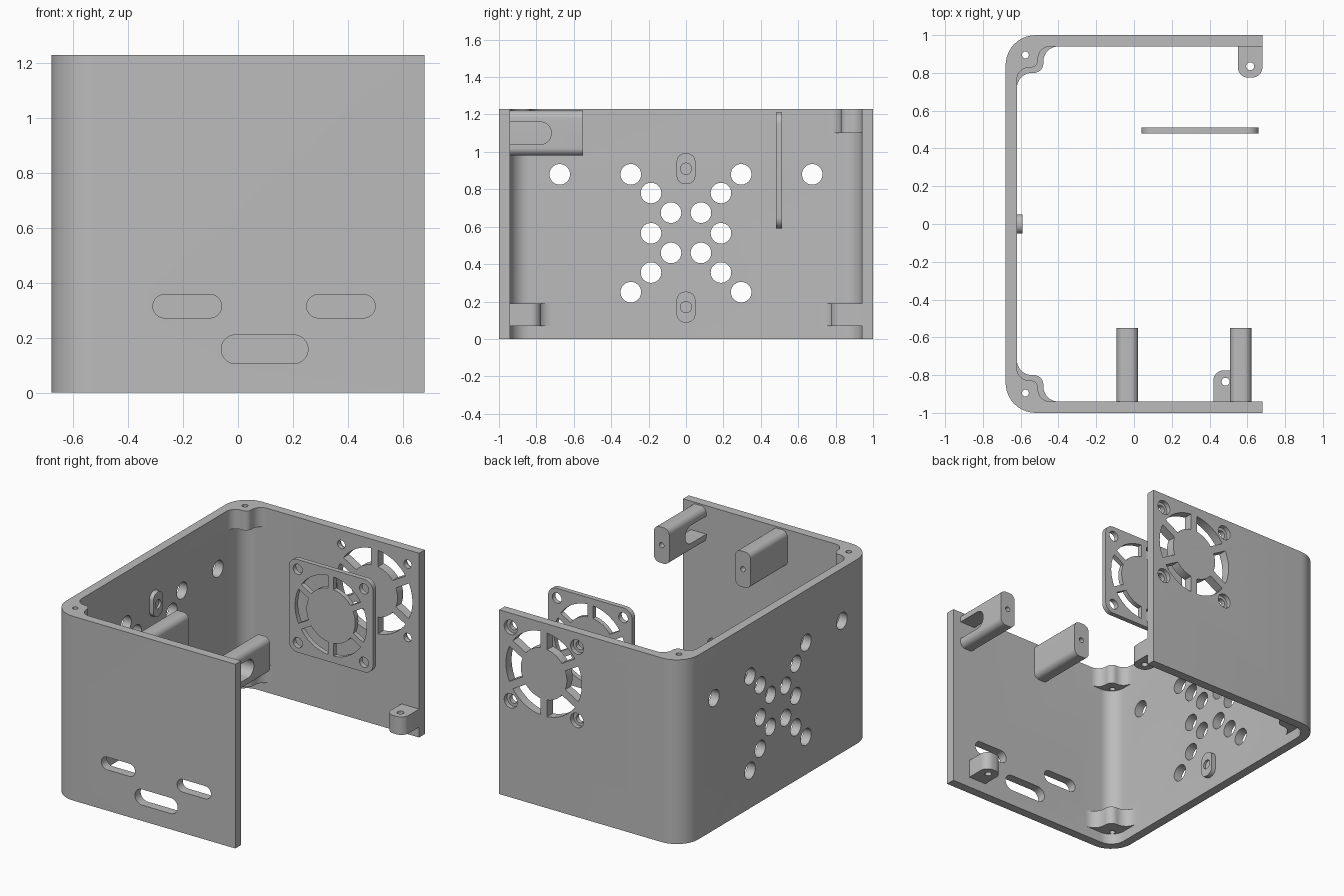
import bpy, bmesh
from math import sin, cos, pi, radians, asin

if "Cube" in bpy.data.objects:
    bpy.data.objects.remove(bpy.data.objects["Cube"], do_unlink=True)

grey = bpy.data.materials.new("plain grey")
grey.use_nodes = True
grey.diffuse_color = (0.5, 0.5, 0.5, 1)
grey.node_tree.nodes["Principled BSDF"].inputs["Base Color"].default_value = (0.5, 0.5, 0.5, 1)

HX, HY, H, T = 0.68, 1.0, 1.23, 0.06   # half width, half depth, height, wall
R = 0.16                               # outer corner radius
IX, IY = HX - T, HY - T                # inner wall faces


# ---- 2D profiles ----
def arc(cx, cy, r, a0, a1, n=10):
    angles = [radians(a0 + (a1 - a0) * i / n) for i in range(n + 1)]
    return [(cx + r * cos(a), cy + r * sin(a)) for a in angles]


def circle(cx, cy, r):
    return arc(cx, cy, r, 0, 350, 35)


def rounded(cx, cy, w, h, r):
    pts = []
    for k, (sx, sy) in enumerate([(1, 1), (-1, 1), (-1, -1), (1, -1)]):
        pts += arc(cx + sx * (w / 2 - r), cy + sy * (h / 2 - r), r, 90 * k, 90 * k + 90)
    return pts


def fan_sector(cx, cz, r0, r1, spoke, k):
    """Ring segment between two parallel-sided spokes."""
    mid = 60 * k
    d0, d1 = (30 - asin(spoke / 2 / r) * 180 / pi for r in (r0, r1))
    return (arc(cx, cz, r1, mid - d1, mid + d1) +
            arc(cx, cz, r0, mid + d0, mid - d0))


# ---- solids ----
def prism(name, pts, axis, lo, hi):
    clean = []
    for p in pts:
        if not clean or max(abs(p[0] - clean[-1][0]), abs(p[1] - clean[-1][1])) > 1e-5:
            clean.append(p)
    if max(abs(clean[0][0] - clean[-1][0]), abs(clean[0][1] - clean[-1][1])) < 1e-5:
        clean.pop()
    place = {"x": lambda a, b, t: (t, a, b),
             "y": lambda a, b, t: (a, t, b),
             "z": lambda a, b, t: (a, b, t)}[axis]
    bm = bmesh.new()
    low = [bm.verts.new(place(a, b, lo)) for a, b in clean]
    high = [bm.verts.new(place(a, b, hi)) for a, b in clean]
    bm.faces.new(low)
    bm.faces.new(high)
    for i in range(len(low)):
        j = (i + 1) % len(low)
        bm.faces.new((low[i], low[j], high[j], high[i]))
    bmesh.ops.recalc_face_normals(bm, faces=bm.faces)
    mesh = bpy.data.meshes.new(name)
    bm.to_mesh(mesh)
    bm.free()
    mesh.materials.append(grey)
    obj = bpy.data.objects.new(name, mesh)
    bpy.context.collection.objects.link(obj)
    return obj


parts = []


def part(name, pts, axis, lo, hi, cuts=()):
    """Solid prism with a list of (profile, axis, lo, hi) cut out of it."""
    obj = prism(name, pts, axis, lo, hi)
    cutters = [prism("cutter", *c) for c in cuts]
    for c in cutters:
        c.hide_render = True
        m = obj.modifiers.new("cut", "BOOLEAN")
        m.operation, m.solver, m.object = "DIFFERENCE", "EXACT", c
    if cutters:
        graph = bpy.context.evaluated_depsgraph_get()
        mesh = bpy.data.meshes.new_from_object(obj.evaluated_get(graph))
        obj.modifiers.clear()
        obj.data = mesh
        for c in cutters:
            bpy.data.objects.remove(c, do_unlink=True)
    parts.append(obj)
    return obj


# ---- case shell: three walls with two rounded corners ----
ccx, ccy = -HX + R, HY - R
shell = ([(HX, -HY), (HX, -IY)] + arc(ccx, -ccy, R - T, 270, 180) +
         arc(ccx, ccy, R - T, 180, 90) + [(HX, IY), (HX, HY)] +
         arc(ccx, ccy, R, 90, 180) + arc(ccx, -ccy, R, 180, 270))

cuts = []
# side wall vents: a cross of holes with one outlier at each end
vents = [(s * 0.675, 0.88) for s in (-1, 1)]
for s in (-1, 1):
    vents += [(s * y, z) for y, z in ((0.295, 0.88), (0.187, 0.78), (0.08, 0.675), (0.187, 0.565),
                                      (0.08, 0.46), (0.187, 0.355), (0.295, 0.25))]
cuts += [(circle(y, z, 0.055), "x", -0.8, -0.5) for y, z in vents]
# front wall cable slots
for x, z, w, h in ((-0.185, 0.315, 0.25, 0.085), (0.375, 0.315, 0.25, 0.085),
                   (0.097, 0.158, 0.316, 0.105)):
    cuts.append((rounded(x, z, w, h, h / 2), "y", -1.1, -0.85))
# back wall fan opening and countersunk screw holes
FX, FZ = 0.35, 0.89
screws = [(FX + sx * 0.245, FZ + sz * 0.245) for sx in (-1, 1) for sz in (-1, 1)]
cuts += [(fan_sector(FX, FZ, 0.17, 0.28, 0.05, k), "y", 0.85, 1.1) for k in range(6)]
for x, z in screws:
    cuts.append((circle(x, z, 0.028), "y", 0.85, 1.1))
    cuts.append((circle(x, z, 0.048), "y", 0.97, 1.1))
part("case_shell", shell, "z", 0, H, cuts)


# ---- filleted screw bosses in the corners ----
def boss_profile(s, k):
    c = R - T
    pts = (arc(c, c, c, 180, 270) + arc(0.22 * k, 0.08 * k, 0.08 * k, 270, 180) +
           arc(0.09 * k, 0.09 * k, 0.05 * k, 0, 90) +
           arc(0.08 * k, 0.22 * k, 0.08 * k, 270, 180))
    return [(-IX + u, s * (IY - v)) for u, v in pts]


for s, side in ((-1, "front"), (1, "back")):
    for level, k, lo, hi in (("lower", 1.0, 0.07, 0.19), ("upper", 0.8, 1.10, H)):
        hole = (circle(-IX + 0.045, s * (IY - 0.045), 0.018), "z", lo - 0.05, hi + 0.05)
        part(f"{side}_{level}_corner_boss", boss_profile(s, k), "z", lo, hi, [hole])

# ---- lid tabs near the open side ----
for name, s, cx in (("front_tab", -1, 0.485), ("back_tab", 1, 0.615)):
    w, r, tip = 0.065, 0.055, 0.775
    pts = ([(cx - w, IY)] + arc(cx - w + r, tip + r, r, 180, 270) +
           arc(cx + w - r, tip + r, r, 270, 360) + [(cx + w, IY)])
    hole = (circle(cx, s * 0.835, 0.021), "z", 0, 0.3)
    part(name, [(x, s * y) for x, y in pts], "z", 0.07, 0.19, [hole])

# ---- standoffs on the front wall, the outer one slotted ----
slot = (rounded(-0.89, 1.10, 0.34, 0.12, 0.06), "x", 0.4, 0.8)
for name, x, extra in (("inner_standoff", -0.035, []), ("outer_standoff", 0.565, [slot])):
    hole = (circle(x, 1.10, 0.017), "y", -0.68, -0.5)
    part(name, rounded(x, 1.10, 0.113, 0.24, 0.04), "y", -IY, -0.55, [hole] + extra)

# ---- small pads on the side wall ----
for name, z in (("lower_pad", 0.17), ("upper_pad", 0.91)):
    part(name, rounded(0, z, 0.1, 0.165, 0.045), "x", -IX, -0.59,
         [(circle(0, z, 0.03), "x", -0.605, -0.5)])

# ---- free-standing fan grille ----
GZ = 0.9
cuts = [(fan_sector(FX, GZ, 0.18, 0.265, 0.04, k), "y", 0.4, 0.6) for k in range(6)]
cuts += [(circle(x, z - FZ + GZ, 0.034), "y", 0.4, 0.6) for x, z in screws]
part("fan_grille", rounded(FX, GZ, 0.62, 0.62, 0.06), "y", 0.48, 0.512, cuts)

# ---- smooth curved walls, keep edges sharp ----
bpy.ops.object.select_all(action="DESELECT")
for o in parts:
    o.select_set(True)
bpy.context.view_layer.objects.active = parts[0]
bpy.ops.object.shade_smooth_by_angle(angle=radians(30))
